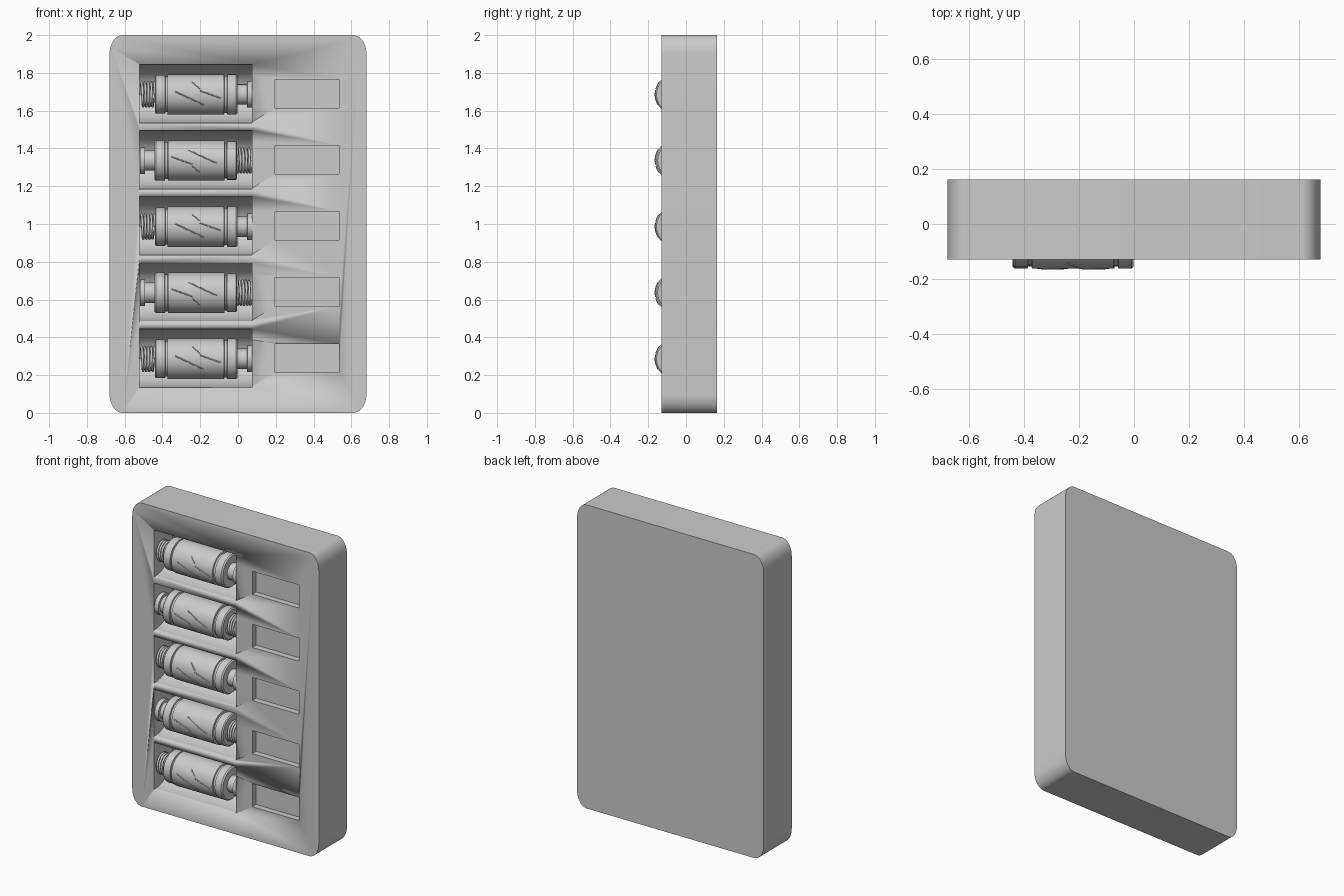
import bpy, bmesh, math
from mathutils import Matrix

if "Cube" in bpy.data.objects:
    bpy.data.objects.remove(bpy.data.objects["Cube"])

ROWS = [1.69 - 0.35 * i for i in range(5)]
FRONT, BACK = -0.13, 0.163
BATT_X, BATT_Y, R = -0.222, -0.056, 0.107


def add_object(name, bm, angle=30):
    bmesh.ops.recalc_face_normals(bm, faces=bm.faces[:])
    me = bpy.data.meshes.new(name)
    bm.to_mesh(me)
    bm.free()
    ob = bpy.data.objects.new(name, me)
    bpy.context.collection.objects.link(ob)
    bpy.ops.object.select_all(action='DESELECT')
    bpy.context.view_layer.objects.active = ob
    ob.select_set(True)
    bpy.ops.object.shade_smooth_by_angle(angle=math.radians(angle))
    return ob


def extrude_loop(bm, pts, offset):
    """Closed prism from a planar loop of points."""
    a = [bm.verts.new(p) for p in pts]
    b = [bm.verts.new([p[k] + offset[k] for k in range(3)]) for p in pts]
    n = len(a)
    for i in range(n):
        j = (i + 1) % n
        bm.faces.new((a[i], a[j], b[j], b[i]))
    bm.faces.new(a[::-1])
    bm.faces.new(b)


def lathe_x(bm, profile, sides=40):
    """Closed solid turned about the x axis from (x, radius) pairs."""
    rings = [[bm.verts.new((x, r * math.cos(2 * math.pi * i / sides),
                            r * math.sin(2 * math.pi * i / sides)))
              for i in range(sides)] for x, r in profile]
    for a, b in zip(rings, rings[1:]):
        for i in range(sides):
            j = (i + 1) % sides
            bm.faces.new((a[i], a[j], b[j], b[i]))
    bm.faces.new(rings[0][::-1])
    bm.faces.new(rings[-1])


def wire(name, pts, radius, matrix):
    cu = bpy.data.curves.new(name, 'CURVE')
    cu.dimensions = '3D'
    cu.bevel_depth = radius
    cu.bevel_resolution = 2
    cu.use_fill_caps = True
    sp = cu.splines.new('POLY')
    sp.points.add(len(pts) - 1)
    for p, co in zip(sp.points, pts):
        p.co = (*co, 1)
    ob = bpy.data.objects.new(name, cu)
    bpy.context.collection.objects.link(ob)
    ob.matrix_world = matrix


# case: rounded slab
outline = []
for k, (sx, sz) in enumerate([(1, 1), (-1, 1), (-1, -1), (1, -1)]):
    for i in range(13):
        t = math.pi / 2 * (k + i / 12)
        outline.append((sx * 0.61 + 0.07 * math.cos(t), FRONT,
                        1 + sz * 0.9 + 0.1 * math.sin(t)))
bm = bmesh.new()
extrude_loop(bm, outline, (0, BACK - FRONT, 0))
case = add_object("case", bm)

# cutter: curved battery troughs and shallow label windows
bm = bmesh.new()
for z in ROWS:
    trough = [(-0.522, FRONT - 0.1, z + 0.155)]
    trough += [(-0.522, FRONT + 0.2 * math.sin(math.pi * i / 28),
                z + 0.155 * math.cos(math.pi * i / 28)) for i in range(29)]
    trough.append((-0.522, FRONT - 0.1, z - 0.155))
    extrude_loop(bm, trough, (0.597, 0, 0))
    extrude_loop(bm, [(x, FRONT - 0.1, z + dz) for x, dz in
                      [(0.195, -0.076), (0.535, -0.076), (0.535, 0.076), (0.195, 0.076)]],
                 (0, 0.14, 0))
cutter = add_object("recess_cutter", bm)
cutter.hide_render = True
mod = case.modifiers.new("recesses", 'BOOLEAN')
mod.operation = 'DIFFERENCE'
mod.solver = 'EXACT'
mod.object = cutter
bpy.context.view_layer.objects.active = case
bpy.ops.object.modifier_apply(modifier=mod.name)
bpy.data.objects.remove(cutter)

# batteries, alternately turned end for end
battery_profile = [(-0.218, 0.094), (-0.212, 0.102), (-0.164, 0.102), (-0.162, 0.094),
                   (-0.152, 0.094), (-0.150, R), (0.148, R), (0.150, 0.098),
                   (0.164, 0.098), (0.166, R), (0.212, R), (0.220, 0.100)]
contact_profile = [(0.215, 0.054), (0.27, 0.054), (0.271, 0.07), (0.298, 0.07)]
streaks = [((-0.11, 0.015), (0.04, -0.055)), ((-0.02, 0.065), (0.02, 0.03)),
           ((0.02, 0.02), (0.13, -0.02))]
for i, z in enumerate(ROWS):
    place = Matrix.Translation((BATT_X, BATT_Y, z - 0.004))
    if i % 2:
        place = place @ Matrix.Rotation(math.pi, 4, 'Y')
    for name, prof in (("battery", battery_profile), ("contact", contact_profile)):
        bm = bmesh.new()
        lathe_x(bm, prof)
        add_object(f"{name}_{i + 1}", bm).matrix_world = place
    # coil spring
    turns, steps = 4.5, 100
    coil = [(-0.292 + 0.074 * s / steps,
             0.063 * math.cos(2 * math.pi * turns * s / steps),
             0.063 * math.sin(2 * math.pi * turns * s / steps)) for s in range(steps + 1)]
    wire(f"spring_{i + 1}", coil, 0.007, place)
    # fine diagonal streaks on the wrapper
    for k, ((x0, z0), (x1, z1)) in enumerate(streaks):
        pts = []
        for s in range(9):
            f = s / 8
            h = z0 + (z1 - z0) * f
            pts.append((x0 + (x1 - x0) * f, -math.sqrt(R * R - h * h), h))
        wire(f"wrapper_streak_{i + 1}_{k + 1}", pts, 0.003, place)
